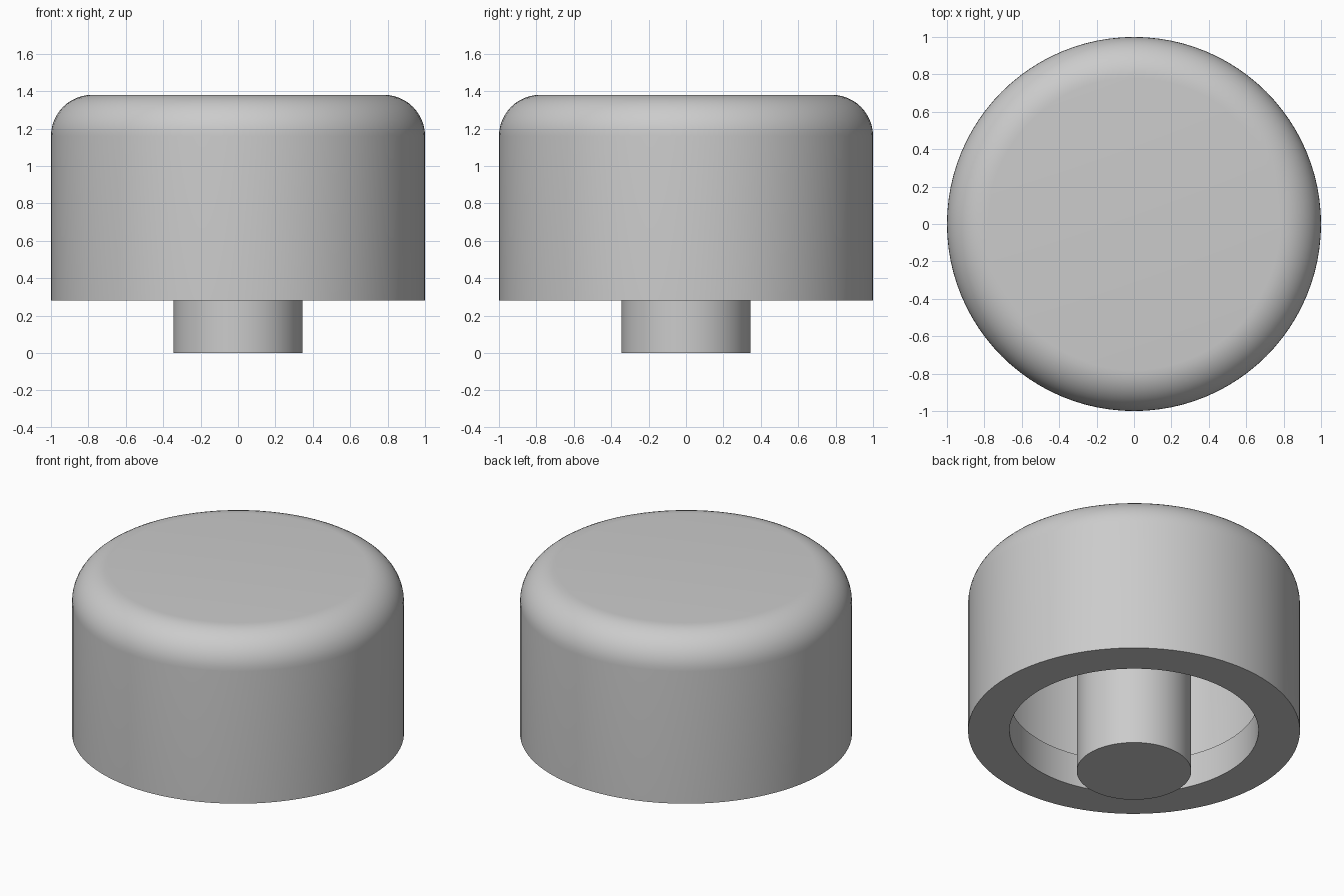
import bpy, bmesh, math

cube = bpy.data.objects.get("Cube")
if cube:
    bpy.data.objects.remove(cube, do_unlink=True)

SEGMENTS = 96

grey = bpy.data.materials.new("light_grey")
grey.use_nodes = True
colour = (0.6, 0.6, 0.6, 1)
grey.diffuse_color = colour
grey.node_tree.nodes["Principled BSDF"].inputs["Base Color"].default_value = colour


def fillet(radius, top, size, steps=12):
    """Quarter-round points from the outer wall up to the flat top."""
    return [(radius - size + size * math.cos(a), top - size + size * math.sin(a))
            for a in (math.pi / 2 * i / steps for i in range(steps + 1))]


def lathe(name, profile):
    """Revolve an (r, z) profile around the z axis."""
    bm = bmesh.new()
    verts = [bm.verts.new((r, 0, z)) for r, z in profile]
    edges = [bm.edges.new(pair) for pair in zip(verts, verts[1:])]
    bmesh.ops.spin(bm, geom=verts + edges, cent=(0, 0, 0), axis=(0, 0, 1),
                   angle=math.tau, steps=SEGMENTS, use_duplicate=False)
    bmesh.ops.remove_doubles(bm, verts=bm.verts, dist=0.0005)
    bmesh.ops.recalc_face_normals(bm, faces=bm.faces)
    mesh = bpy.data.meshes.new(name)
    bm.to_mesh(mesh)
    bm.free()
    mesh.materials.append(grey)
    obj = bpy.data.objects.new(name, mesh)
    bpy.context.collection.objects.link(obj)
    bpy.ops.object.select_all(action='DESELECT')
    obj.select_set(True)
    bpy.context.view_layer.objects.active = obj
    bpy.ops.object.shade_smooth_by_angle(angle=math.radians(30))
    return obj


# Hollow cap: rounded top, thin wall, thicker lip around the bottom opening
BASE, TOP, LIP_TOP, CEILING = 0.28, 1.38, 0.50, 1.26
outer = [(1.0, BASE)] + fillet(1.0, TOP, 0.22) + [(0, TOP)]
inner = [(0, CEILING)] + fillet(0.88, CEILING, 0.1)[::-1]
lip = [(0.88, LIP_TOP), (0.75, LIP_TOP), (0.75, BASE), (1.0, BASE)]
lathe("cap", outer + inner + lip)

# Central stem, running from the ground up into the cap
lathe("stem", [(0, 0), (0.345, 0), (0.345, CEILING + 0.04), (0, CEILING + 0.04)])
